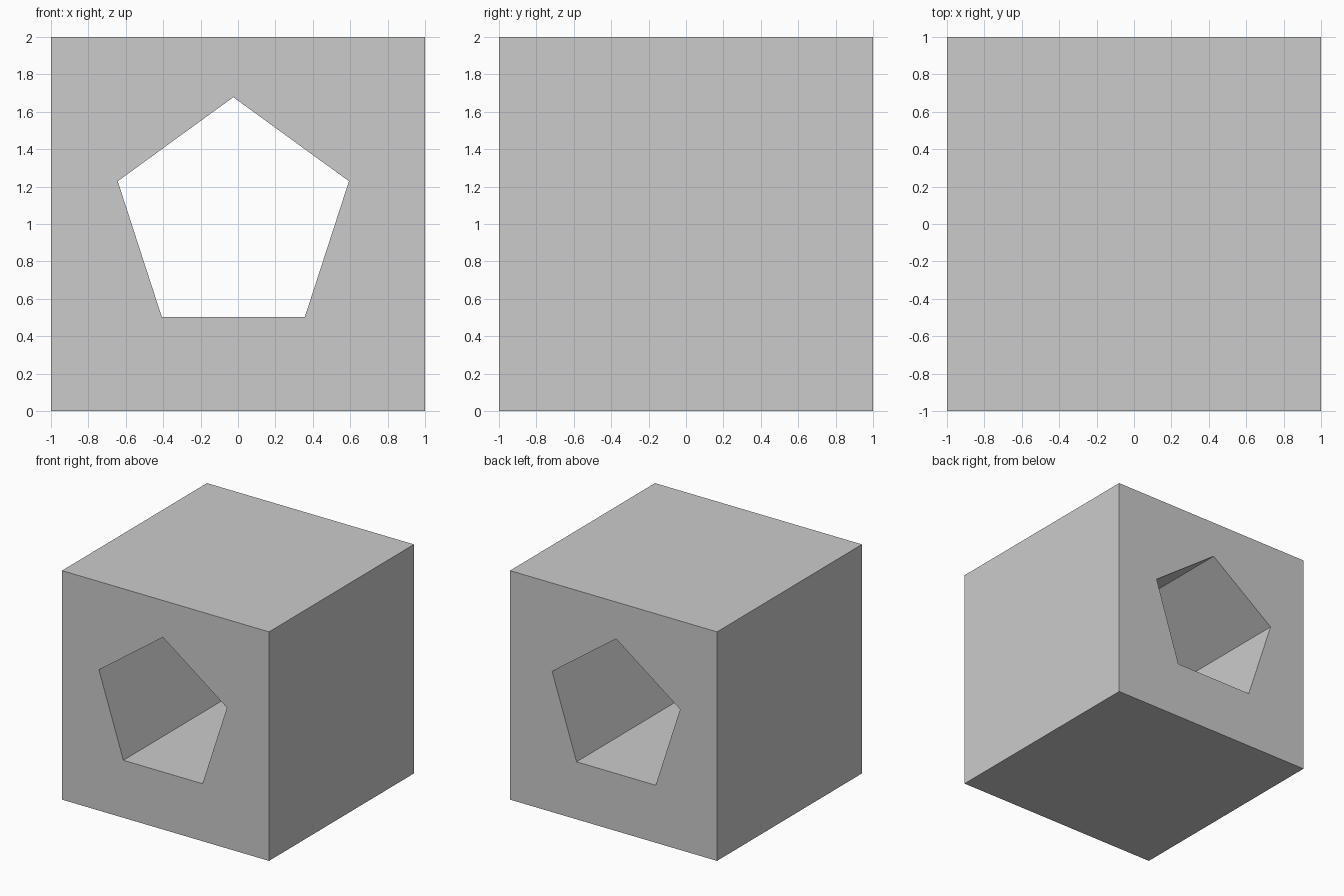
import bpy, bmesh
from math import sin, cos, tau

if "Cube" in bpy.data.objects:
    bpy.data.objects.remove(bpy.data.objects["Cube"])

# Cube body standing on the ground
bpy.ops.mesh.primitive_cube_add(size=2, location=(0, 0, 1))
block = bpy.context.object
block.name = "block"

# Pentagonal cutter running front to back, point up
RADIUS, CX, CZ = 0.65, -0.025, 1.028
bm = bmesh.new()
ring = [bm.verts.new((CX + RADIUS * sin(tau * i / 5), -1.5, CZ + RADIUS * cos(tau * i / 5)))
        for i in range(5)]
face = bm.faces.new(ring)
ext = bmesh.ops.extrude_face_region(bm, geom=[face], use_keep_orig=True)
bmesh.ops.translate(bm, vec=(0, 3, 0),
                    verts=[g for g in ext["geom"] if isinstance(g, bmesh.types.BMVert)])
bmesh.ops.recalc_face_normals(bm, faces=bm.faces)
mesh = bpy.data.meshes.new("pentagon_cutter")
bm.to_mesh(mesh)
bm.free()
cutter = bpy.data.objects.new("pentagon_cutter", mesh)
bpy.context.collection.objects.link(cutter)
cutter.hide_render = True

# Cut the through hole, then discard the cutter
mod = block.modifiers.new("pentagon_hole", "BOOLEAN")
mod.operation = "DIFFERENCE"
mod.solver = "EXACT"
mod.object = cutter
bpy.context.view_layer.objects.active = block
bpy.ops.object.modifier_apply(modifier=mod.name)
bpy.data.objects.remove(cutter)
